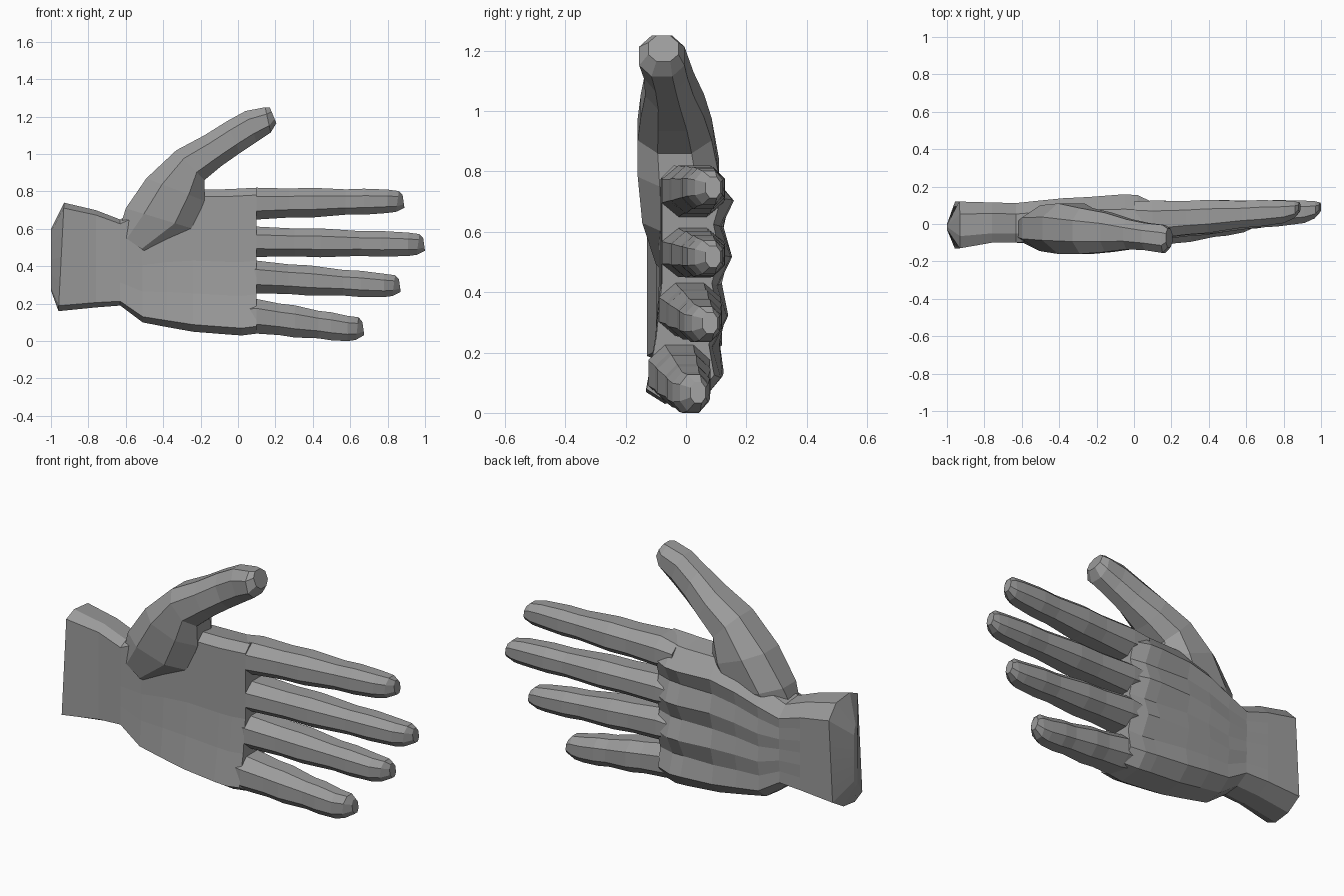
import bpy, bmesh

cube = bpy.data.objects.get("Cube")
if cube:
    bpy.data.objects.remove(cube, do_unlink=True)

grey = bpy.data.materials.new("plain grey")
grey.use_nodes = True
colour = (0.33, 0.33, 0.33, 1)
grey.diffuse_color = colour
grey.node_tree.nodes["Principled BSDF"].inputs["Base Color"].default_value = colour


def loft(name, rings):
    """Skin a row of equal-sized point rings and cap both ends."""
    bm = bmesh.new()
    rows = [[bm.verts.new(p) for p in ring] for ring in rings]
    n = len(rows[0])
    for a, b in zip(rows, rows[1:]):
        for i in range(n):
            j = (i + 1) % n
            bm.faces.new((a[i], a[j], b[j], b[i]))
    bm.faces.new(rows[0])
    bm.faces.new(rows[-1])
    bmesh.ops.recalc_face_normals(bm, faces=bm.faces)
    mesh = bpy.data.meshes.new(name)
    bm.to_mesh(mesh)
    bm.free()
    mesh.materials.append(grey)
    obj = bpy.data.objects.new(name, mesh)
    bpy.context.collection.objects.link(obj)
    return obj


def octagon(outer, inner, y0, y1, c=0.27):
    """Bevelled ring spanning two (x, z) points and a depth range."""
    shape = [(0, c), (c, 0), (1 - c, 0), (1, c), (1, 1 - c), (1 - c, 1), (c, 1), (0, 1 - c)]
    return [(outer[0] + (inner[0] - outer[0]) * t, y0 + (y1 - y0) * v,
             outer[1] + (inner[1] - outer[1]) * t) for t, v in shape]


def palm_ring(x, lo, hi, front_lo, front_hi, back, bump, lean=0.0):
    """Palm section: flat front, back with four knuckle ridges."""
    pts = []
    for u in (0.05, 0.27, 0.5, 0.75, 0.95):
        blend = min(1, u / 0.4)
        pts.append((u, front_lo + (front_hi - front_lo) * blend))
    pts.append((1.0, front_hi * 0.5))
    edge = (back - front_hi) * 0.27
    pts.append((0.98, back - edge))
    for i, u in enumerate((0.86, 0.75, 0.62, 0.5, 0.37, 0.24, 0.11)):
        ridge = bump if i % 2 == 0 else -bump
        pts.append((u, back + ridge - 0.05 * (1 - u) ** 2 * bump / 0.02))
    pts.append((0.02, back - edge * 1.3))
    pts.append((0.0, front_lo * 0.5))
    return [(x + lean * u, y, lo + (hi - lo) * u) for u, y in pts]


# Wrist cuff and palm in one skin, with a ridged end on the wrist
loft("palm_and_wrist", [palm_ring(*r) for r in (
    (-1.00, 0.27, 0.60, -0.03, -0.03, 0.00, 0),
    (-0.96, 0.16, 0.74, -0.13, -0.13, 0.12, 0, 0.03),
    (-0.76, 0.18, 0.70, -0.10, -0.10, 0.115, 0),
    (-0.63, 0.19, 0.65, -0.10, -0.10, 0.11, 0.002),
    (-0.51, 0.10, 0.71, -0.11, -0.09, 0.12, 0.005),
    (-0.38, 0.075, 0.77, -0.12, -0.09, 0.13, 0.008),
    (-0.24, 0.05, 0.81, -0.13, -0.085, 0.135, 0.010),
    (-0.05, 0.035, 0.812, -0.14, -0.085, 0.14, 0.020),
    (0.02, 0.03, 0.816, -0.14, -0.083, 0.135, 0.020),
    (0.10, 0.04, 0.82, -0.138, -0.08, 0.105, 0.012),
)])

# Four fingers: length, root span, tip span, depth shift at root and tip
fingers = {
    "index_finger": (0.89, 0.65, 0.82, 0.685, 0.81, 0.0, 0.0),
    "middle_finger": (1.00, 0.45, 0.612, 0.455, 0.58, 0.0, 0.0),
    "ring_finger": (0.87, 0.255, 0.43, 0.235, 0.36, -0.01, -0.01),
    "little_finger": (0.675, 0.04, 0.225, 0.0, 0.135, -0.045, -0.05),
}
for name, (end, r_lo, r_hi, t_lo, t_hi, s_root, s_tip) in fingers.items():
    rings = [octagon((0.0, r_hi - 0.02), (0.0, r_lo + 0.02), -0.05 + s_root, 0.12 + s_root)]
    start, last = 0.10, end - 0.09
    # Swells slightly at the joints, tapers on the palm side
    for t, swell in ((0, 0), (0.25, -0.002), (0.42, 0.004), (0.68, -0.002), (0.82, 0.003), (1, 0)):
        shift = s_root + (s_tip - s_root) * t
        lo = r_lo + (t_lo - r_lo) * t - swell
        hi = r_hi + (t_hi - r_hi) * t + swell
        x = start + (last - start) * t
        front = -0.08 + 0.085 * t
        rings.append(octagon((x, hi), (x, lo), front + shift - swell, 0.125 + shift + swell))
    # Blunt fingertip, bevelled towards the palm side
    mid = (t_lo + t_hi) / 2
    rings.append(octagon((end - 0.03, t_hi - 0.008), (end - 0.045, t_lo + 0.006),
                         0.03 + s_tip, 0.122 + s_tip))
    rings.append(octagon((end - 0.01, mid + 0.035), (end, mid - 0.035),
                         0.065 + s_tip, 0.115 + s_tip))
    loft(name, rings)

# Thumb with its fleshy base, swinging up from the wrist
loft("thumb", [octagon(*r) for r in (
    ((-0.64, 0.58), (-0.47, 0.46), -0.10, 0.03),
    ((-0.60, 0.71), (-0.24, 0.60), -0.145, 0.10),
    ((-0.49, 0.87), (-0.18, 0.75), -0.16, 0.11),
    ((-0.33, 1.02), (-0.18, 0.86), -0.16, 0.085),
    ((-0.18, 1.10), (-0.09, 0.935), -0.15, 0.06),
    ((-0.06, 1.175), (0.01, 1.005), -0.135, 0.025),
    ((0.04, 1.23), (0.10, 1.065), -0.14, 0.005),
    ((0.145, 1.25), (0.175, 1.115), -0.155, -0.005),
    ((0.17, 1.25), (0.205, 1.165), -0.125, -0.025),
)])
